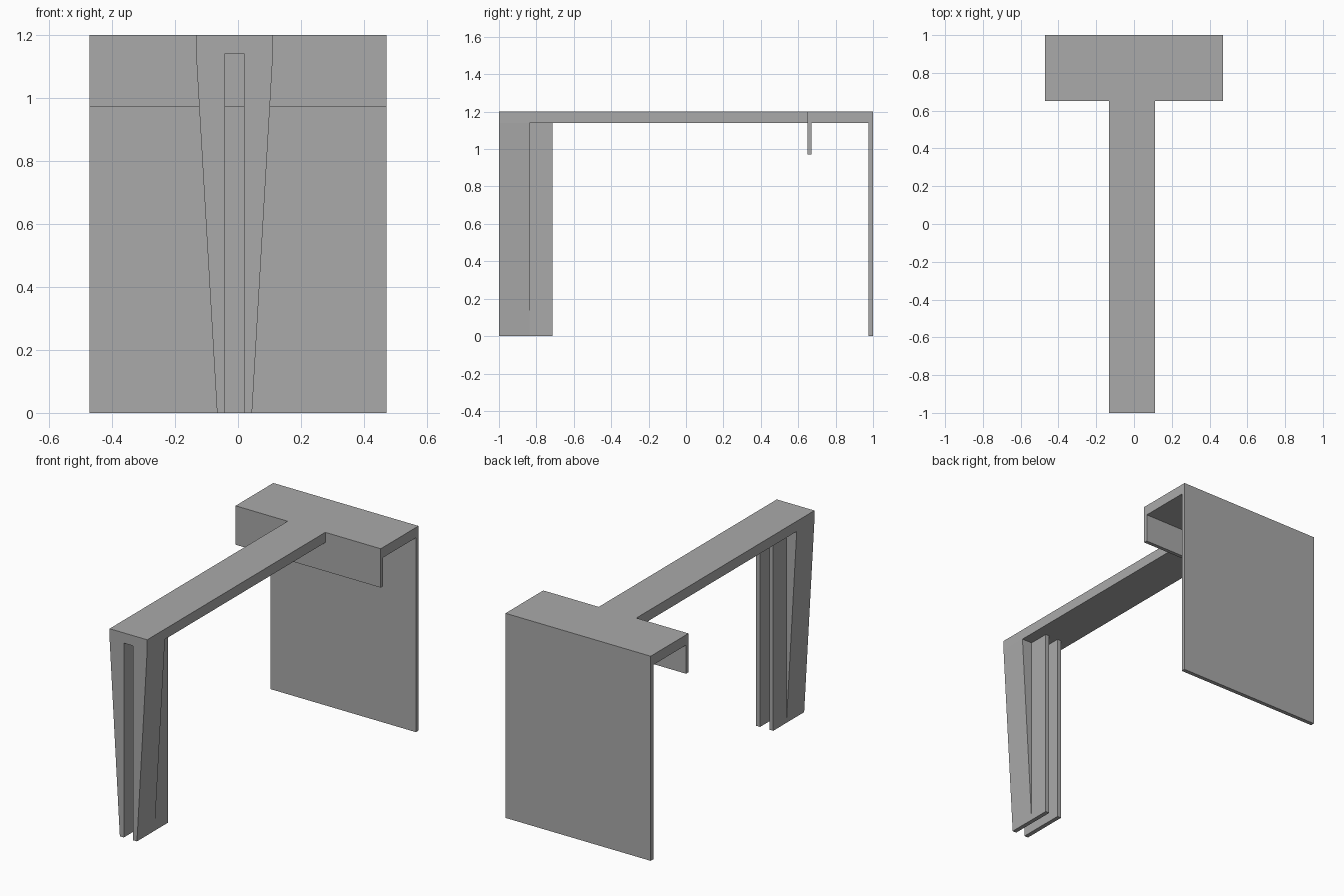
import bpy
import bmesh
from mathutils import Vector

cube = bpy.data.objects.get("Cube")
if cube:
    bpy.data.objects.remove(cube, do_unlink=True)

# Single grey finish
grey = bpy.data.materials.new("plain_grey")
grey.use_nodes = True
colour = (0.4, 0.4, 0.4, 1)
grey.diffuse_color = colour
grey.node_tree.nodes["Principled BSDF"].inputs["Base Color"].default_value = colour


def prism(name, outline, place, depth):
    """Extrude a flat outline; place() maps its 2D points into space."""
    bm = bmesh.new()
    face = bm.faces.new([bm.verts.new(place(*p)) for p in outline])
    new = bmesh.ops.extrude_face_region(bm, geom=[face])["geom"]
    moved = [v for v in new if isinstance(v, bmesh.types.BMVert)]
    bmesh.ops.translate(bm, verts=moved, vec=Vector(depth))
    bmesh.ops.recalc_face_normals(bm, faces=bm.faces[:])
    mesh = bpy.data.meshes.new(name)
    bm.to_mesh(mesh)
    bm.free()
    mesh.materials.append(grey)
    obj = bpy.data.objects.new(name, mesh)
    bpy.context.collection.objects.link(obj)
    return obj


TOP, UNDER = 1.2, 1.14       # top slab heights
FRONT, BACK = -1.0, 1.0
WIDE = 0.471                 # half width of the rear panel
MID = -0.011                 # centre line of the beam and leg
BEAM, FOOT, SLOT = 0.122, 0.0555, 0.03   # half widths
STEP = 0.65                  # where the beam meets the wide part
GUSSET, FIN = -0.836, -0.713  # rear ends of the leg's two depths

# T-shaped top slab
prism("top_slab",
      [(MID - BEAM, FRONT), (MID + BEAM, FRONT), (MID + BEAM, STEP),
       (WIDE, STEP), (WIDE, BACK), (-WIDE, BACK), (-WIDE, STEP),
       (MID - BEAM, STEP)],
      lambda x, y: (x, y, UNDER), (0, 0, TOP - UNDER))

# Slotted front leg: tapered front halves with straight fins behind
for side, s in (("left", 1), ("right", -1)):
    prism(f"{side}_leg_taper",
          [(SLOT, 0), (FOOT, 0), (BEAM, UNDER), (SLOT, UNDER)],
          lambda x, z: (MID + s * x, FRONT, z), (0, GUSSET - FRONT, 0))
    prism(f"{side}_leg_fin",
          [(SLOT, 0), (FOOT, 0), (FOOT, UNDER), (SLOT, UNDER)],
          lambda x, z: (MID + s * x, GUSSET, z), (0, FIN - GUSSET, 0))

# Rear panel and hanging lip under the wide part
for name, y0, y1, low in (("rear_panel", 0.976, BACK, 0),
                          ("hanging_lip", STEP, 0.672, 0.972)):
    prism(name,
          [(-WIDE, low), (WIDE, low), (WIDE, UNDER), (-WIDE, UNDER)],
          lambda x, z: (x, y0, z), (0, y1 - y0, 0))
